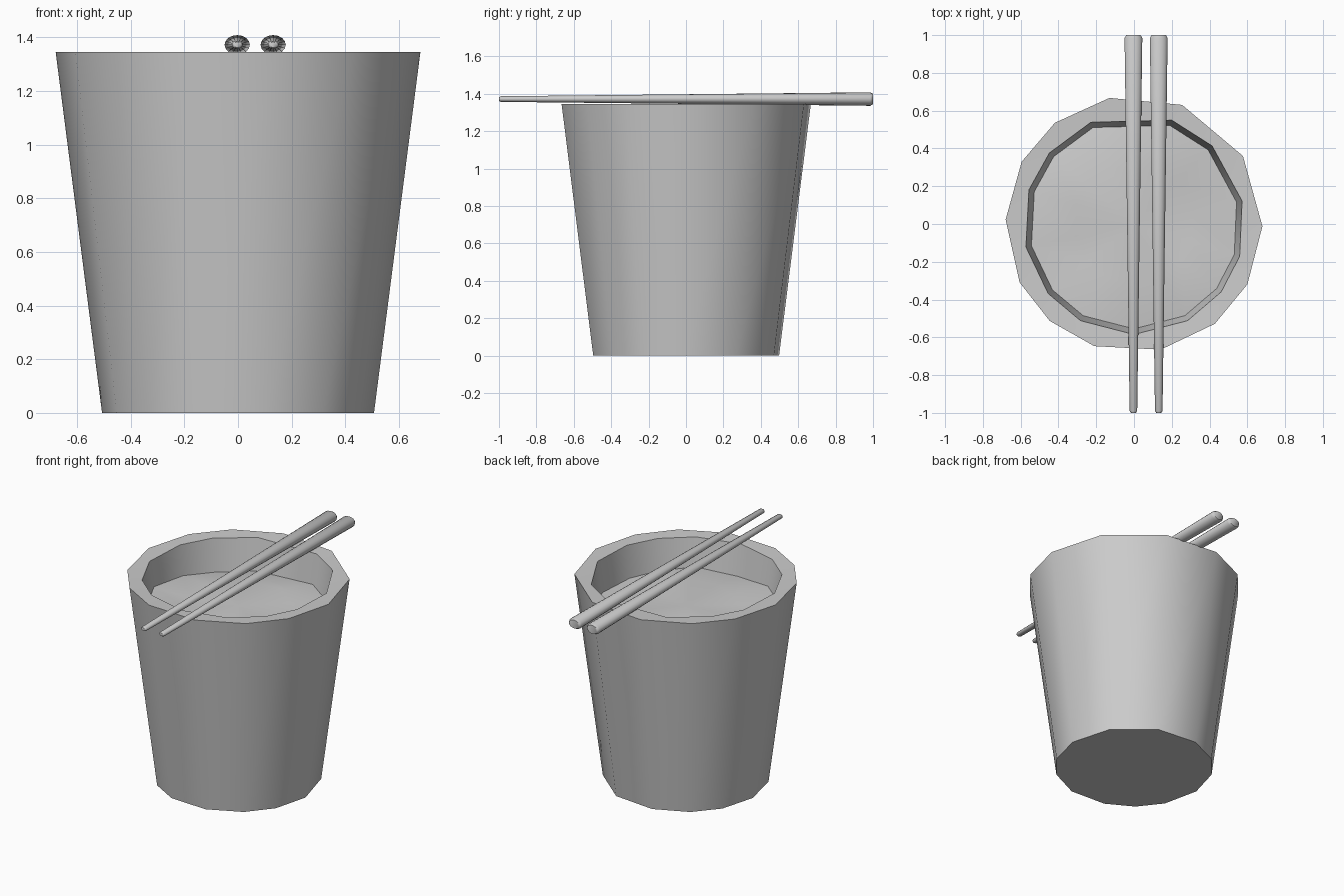
import bpy, bmesh, math, random

if "Cube" in bpy.data.objects:
    bpy.data.objects.remove(bpy.data.objects["Cube"])

random.seed(4)

# uneven corner angles (degrees) of the low-poly cup, outside and inside
OUTER = [-1, 32, 68, 101, 128, 151, 178, 207, 229, 252, 282, 309, 332]
INNER = [12, 45, 70, 113, 140, 162, 192, 219, 241, 270, 299, 322, 343]


def finish(bm, name, angle):
    bmesh.ops.recalc_face_normals(bm, faces=bm.faces)
    me = bpy.data.meshes.new(name)
    bm.to_mesh(me)
    bm.free()
    ob = bpy.data.objects.new(name, me)
    bpy.context.collection.objects.link(ob)
    bpy.ops.object.select_all(action='DESELECT')
    ob.select_set(True)
    bpy.context.view_layer.objects.active = ob
    bpy.ops.object.shade_smooth_by_angle(angle=math.radians(angle))
    return ob


def ring(bm, angles, rx, rz=None, at=(0, 0, 0)):
    """Closed loop: horizontal if rz is None, otherwise an ellipse facing y."""
    vs = []
    for a in map(math.radians, angles):
        c, s = math.cos(a), math.sin(a)
        off = (rx * c, rx * s, 0) if rz is None else (rx * c, 0, rz * s)
        vs.append(bm.verts.new([p + o for p, o in zip(at, off)]))
    return vs


def skin(bm, a, b):
    n = len(a)
    for i in range(n):
        j = (i + 1) % n
        bm.faces.new((a[i], a[j], b[j], b[i]))


# cup: outer wall, rim, inner wall and food surface in one shell
bm = bmesh.new()
base = ring(bm, OUTER, 0.507)
top = ring(bm, OUTER, 0.68, at=(0, 0, 1.345))
lip = ring(bm, INNER, 0.585, at=(0, 0, 1.34))
low = ring(bm, INNER, 0.555, at=(0, 0, 1.15))
for a, b in ((base, top), (top, lip), (lip, low)):
    skin(bm, a, b)
bm.faces.new(base)

# softly uneven contents
mid = ring(bm, INNER, 0.32, at=(0, 0, 1.15))
for v in low:
    v.co.z += random.uniform(-0.03, 0.03)
for v in mid:
    v.co.z += random.uniform(-0.02, 0.03)
skin(bm, low, mid)
centre = bm.verts.new((0, 0, 1.15))
for i in range(len(mid)):
    bm.faces.new((mid[i], mid[(i + 1) % len(mid)], centre))
finish(bm, "cup", 50)

# two tapered chopsticks with slightly rounded ends
STICK = [(-1, 0.013, 0.010), (-0.99, 0.020, 0.015),
         (0.985, 0.047, 0.036), (1, 0.038, 0.028)]
SIDES = [i * 360 / 16 for i in range(16)]
for name, x in (("chopstick_left", -0.003), ("chopstick_right", 0.131)):
    bm = bmesh.new()
    loops = [ring(bm, SIDES, rx, rz, (x, y, 1.372)) for y, rx, rz in STICK]
    for a, b in zip(loops, loops[1:]):
        skin(bm, a, b)
    bm.faces.new(loops[0])
    bm.faces.new(loops[-1])
    finish(bm, name, 60)
